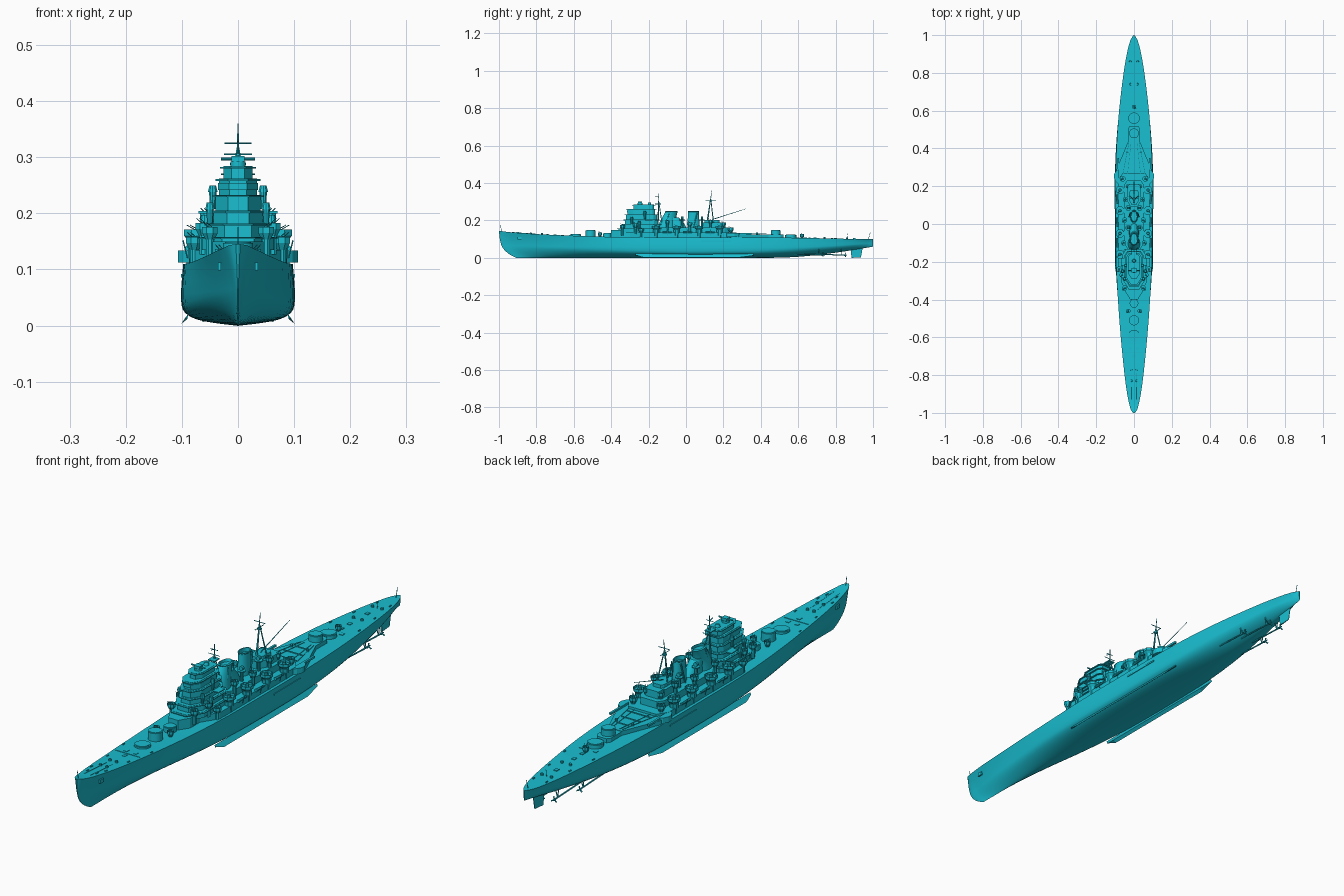
import bpy, bmesh, math
from mathutils import Vector

def loft(name, rings, mirror=False, smooth=False, caps=True):
    """Bridge rings of points into a closed skin; optionally mirror across x."""
    bm = bmesh.new()
    vs = [[bm.verts.new(p) for p in r] for r in rings]
    n = len(rings[0])
    for a, b in zip(vs, vs[1:]):
        for i in range(n):
            bm.faces.new((a[i], a[(i + 1) % n], b[(i + 1) % n], b[i]))
    if caps:
        bm.faces.new(vs[0][::-1])
        bm.faces.new(vs[-1])
    bmesh.ops.recalc_face_normals(bm, faces=bm.faces)
    me = bpy.data.meshes.new(name)
    bm.to_mesh(me)
    bm.free()
    me.materials.append(paint)
    ob = bpy.data.objects.new(name, me)
    bpy.context.collection.objects.link(ob)
    if smooth:
        bpy.ops.object.select_all(action='DESELECT')
        bpy.context.view_layer.objects.active = ob
        ob.select_set(True)
        bpy.ops.object.shade_smooth_by_angle(angle=math.radians(35))
    if mirror:
        ob.modifiers.new("mirror", 'MIRROR')
    return ob

def prism(name, pts, z0, z1, mirror=False):
    return loft(name, [[(x, y, z) for x, y in pts] for z in (z0, z1)], mirror)

def box(name, x, y, z0, z1, w, l, mirror=False):
    return prism(name, [(x - w, y - l), (x + w, y - l), (x + w, y + l), (x - w, y + l)], z0, z1, mirror)

def ellipse(x, y, z, rx, ry, n):
    return [(x + rx * math.cos(2 * math.pi * (i + .5) / n), y + ry * math.sin(2 * math.pi * (i + .5) / n), z)
            for i in range(n)]

def drum(name, x, y, z0, z1, r, r1=None, n=16, mirror=False):
    r1 = r if r1 is None else r1
    return loft(name, [ellipse(x, y, z0, r, r, n), ellipse(x, y, z1, r1, r1, n)], mirror, n > 12)

def rod(name, p, q, r, r1=None, n=6, mirror=False):
    p, q = Vector(p), Vector(q)
    rot = (q - p).to_track_quat('Z', 'Y')
    ring = lambda c, k: [c + rot @ Vector(v) for v in ellipse(0, 0, 0, k, k, n)]
    return loft(name, [ring(p, r), ring(q, r if r1 is None else r1)], mirror)

def tier(name, y0, y1, hw, z0, z1, front=.45, back=.7):
    """Deckhouse outline with chamfered front and back corners."""
    c = hw * .9
    half = [(hw * front, y0), (hw, y0 + c), (hw, y1 - c * .5), (hw * back, y1)]
    return prism(name, half + [(-x, y) for x, y in reversed(half)], z0, z1)

def tub(name, x, y, z, r, mirror=True, n=8):
    """Open gun tub: flared bowl with a recessed floor and twin barrels."""
    loft(name, [ellipse(x, y, z - .012, r * .55, r * .55, n), ellipse(x, y, z, r, r, n),
                ellipse(x, y, z + .011, r, r, n), ellipse(x, y, z + .011, r * .9, r * .9, n),
                ellipse(x, y, z + .002, r * .9, r * .9, n)], mirror)
    drum(name + "_mount", x, y, z, z + .012, r * .35, r * .25, 8, mirror)
    for d in (-.003, .003):
        rod(name + "_barrel", (x + d, y, z + .011), (x + d + r * .6, y - r * .7, z + .019), .0008, n=5, mirror=mirror)

paint = bpy.data.materials.new("cyan_paint")
paint.diffuse_color = (0.01, 0.52, 0.64, 1)

# Hull stations: y, deck half-width, waterline half-width, fullness, keel z, deck z
stations = [(-1, .004, .001, 1.3, 0, .145), (-.985, .016, .005, 1.3, 0, .143), (-.95, .026, .010, 1.3, 0, .138),
            (-.9, .036, .019, 1.4, 0, .134), (-.8, .050, .035, 1.6, 0, .127), (-.6, .070, .062, 2, 0, .118),
            (-.4, .085, .085, 2.7, 0, .112), (-.2, .095, .098, 3.6, 0, .11), (0, .097, .101, 4, 0, .11),
            (.25, .097, .101, 3.6, 0, .11), (.42, .092, .094, 2.8, 0, .109), (.6, .079, .078, 2.1, .007, .107),
            (.8, .055, .050, 1.7, .029, .103), (.9, .038, .031, 1.5, .044, .101), (.97, .020, .012, 1.4, .055, .1),
            (1, .003, .002, 1.3, .06, .1)]

def section(y, wd, ww, n, zb, zd):
    pts = []
    for i in range(10):
        a = math.pi / 2 * i / 9
        x = ww * math.sin(a) ** (2 / n)
        t = 1 - max(math.cos(a), 0) ** (2 / n)
        pts.append((x, t * .5 + .09 * (1 - t) * x / .1))
    pts += [(ww + (wd - ww) * k ** 1.4, .5 + .5 * k) for k in (.35, .7, 1)]
    full = pts + [(-x, t) for x, t in reversed(pts[1:])]
    rake = lambda t: (.08 * (1 - t) ** 4 + .012 * (1 - t)) * (1 - y) / 2
    return [(x, y + rake(t), zb + t * (zd - zb)) for x, t in full]

rings = []
for i in range(len(stations) - 1):
    p = [Vector(stations[max(0, min(len(stations) - 1, i + k))]) for k in (-1, 0, 1, 2)]
    h = p[2][0] - p[1][0]
    m0 = (p[2] - p[0]) / (p[2][0] - p[0][0]) * h
    m1 = (p[3] - p[1]) / (p[3][0] - p[1][0]) * h
    for t in (0, .33, .67):
        v = (p[1] * (2 * t**3 - 3 * t**2 + 1) + m0 * (t**3 - 2 * t**2 + t)
             + p[2] * (3 * t**2 - 2 * t**3) + m1 * (t**3 - t**2))
        rings.append(section(*v))
rings.append(section(*stations[-1]))
loft("hull", rings, smooth=True)

# Bilge keels, side belt, rudder, shafts
keel = lambda y, k: [(.088, y, .022), (.101 - .008 * k, y, .003 + .012 * k), (.09, y, .012)]
loft("bilge_keel", [keel(-.27, 1), keel(-.23, 0), keel(.29, 0), keel(.36, 1)], True)
box("side_belt", .099, .16, .086, .092, .003, .08, True)
loft("rudder", [[(-.003, .885, 0), (.003, .885, 0), (.001, .935, .003), (-.001, .935, .003)],
                [(-.004, .88, .05), (.004, .88, .05), (.001, .945, .055), (-.001, .945, .055)]])
for x, y0, y1, z in ((.052, .5, .73, .015), (.026, .6, .85, .014)):
    rod("propeller_shaft", (x, y0, z + .01), (x, y1, z), .003, n=8, mirror=True)
    rod("shaft_strut", (x, y1 - .02, z), (x - .012, y1 - .02, z + .04), .002, mirror=True)
    rod("shaft_strut", (x, y1 - .02, z), (x + .006, y1 - .02, z + .045), .002, mirror=True)
    rod("propeller_hub", (x, y1 - .005, z), (x, y1 + .012, z), .005, .002, 8, True)
    for k in range(3):
        a = math.radians(90 + 120 * k)
        rod("propeller_blade", (x, y1, z), (x + .013 * math.cos(a), y1 + .003, z + .013 * math.sin(a)), .0015, .003, 4, True)

# Main gun barbettes
for y, z, r in ((-.59, .125, .030), (-.51, .147, .027), (-.42, .131, .023), (.48, .147, .026), (.56, .122, .030)):
    drum("barbette", 0, y, .1, z, r, n=24)
    drum("barbette_ring", 0, y, z, z + .002, r * .85, n=24)

# Main deckhouses
tier("main_deckhouse", -.31, .27, .086, .108, .135)
tier("forward_deckhouse", -.40, -.28, .045, .11, .15)
tier("middle_deckhouse", -.15, .23, .052, .135, .162)
tier("aft_deckhouse", .09, .21, .036, .162, .19)
tier("aft_control_house", .1, .18, .024, .19, .203)
prism("aircraft_deck", [(.092, .24), (.092, .29), (.03, .44), (-.03, .44), (-.092, .29), (-.092, .24)], .108, .126)
tier("aft_barbette_house", .40, .52, .03, .105, .124)
prism("side_sponson", [(.08, .21), (.097, .225), (.107, .245), (.107, .26), (.097, .28), (.08, .29)], .112, .134, True)
for y in (.29, .34, .39):
    box("aircraft_rail", 0, y, .126, .129, .055 - (y - .29) * .3, .002)
for x in (.035, .06):
    rod("aircraft_track", (x, .26, .128), (x * .45, .43, .128), .0015, mirror=True)
box("catapult", .083, .3, .125, .133, .004, .05, True)

# Bridge tower: stacked houses with overhanging decks
levels = [(-.36, -.14, .064, .135, .158), (-.34, -.14, .054, .158, .182), (-.325, -.15, .044, .182, .205),
          (-.32, -.155, .04, .205, .233), (-.312, -.165, .034, .233, .262), (-.28, -.17, .026, .262, .284)]
for i, (y0, y1, w, z0, z1) in enumerate(levels):
    tier("bridge_level_%d" % (i + 1), y0, y1, w, z0, z1)
    tier("bridge_deck_%d" % (i + 1), y0 - .008, y1 + .008, w + .006, z1 - .004, z1 - .001)
tier("bridge_windows", -.316, -.2, .036, .242, .254)
drum("director_base", 0, -.245, .284, .292, .014)
box("range_finder", 0, -.245, .292, .302, .012, .011)
rod("range_finder_arm", (-.03, -.245, .297), (.03, -.245, .297), .003, n=8)
drum("rear_director", 0, -.195, .284, .295, .01, .007)
for y, z, x in ((-.29, .207, .05), (-.22, .238, .045), (-.25, .185, .06)):
    drum("side_director", x, y, z - .03, z, .005, .007, 10, True)
    drum("side_director_hood", x, y, z, z + .012, .009, .006, 10, True)
box("bridge_wing", .048, -.2, .2, .204, .022, .02, True)

# Funnels with caps and the swept uptake
def funnel(name, shape):
    loft(name, [ellipse(0, y, z, rx, ry, 20) for y, z, rx, ry in shape], smooth=True)
funnel("forward_funnel", [(-.105, .158, .032, .045), (-.1, .19, .027, .042), (-.078, .245, .021, .033),
                          (-.078, .248, .023, .035), (-.077, .251, .018, .03), (-.08, .24, .017, .029)])
funnel("swept_uptake", [(-.045, .158, .026, .05), (-.05, .185, .024, .04), (-.068, .215, .02, .03)])
funnel("aft_funnel", [(.04, .158, .021, .034), (.04, .245, .018, .029), (.04, .247, .02, .031),
                      (.04, .25, .02, .031), (.04, .25, .016, .027), (.04, .235, .015, .026)])
for y in (-.11, .04):
    rod("steam_pipe", (.026, y, .16), (.02, y + .02, .24), .003, n=8, mirror=True)
for y in (-.02, .085):
    drum("searchlight_tower", .03, y, .16, .2, .006, n=8, mirror=True)
    drum("searchlight_platform", .03, y, .2, .204, .015, n=10, mirror=True)
    rod("searchlight", (.03, y - .006, .212), (.03, y + .006, .212), .008, n=10, mirror=True)

# Heavy anti-aircraft mounts and light gun tubs
for y in (-.16, -.05, .07, .18):
    drum("gun_support", .074, y, .11, .15, .014, .018, 8, True)
    tub("heavy_gun_tub", .074, y, .16, .024)
for x, y, z, r in ((.05, -.34, .165, .015), (.062, -.27, .172, .015), (.055, -.1, .19, .014), (.05, .02, .178, .015),
                   (.045, .13, .192, .014), (.03, .2, .177, .014), (.078, -.24, .147, .016), (.06, .24, .15, .016),
                   (.03, -.46, .125, .012)):
    drum("tub_post", x, y, z - .045, z - .01, r * .5, n=8, mirror=True)
    tub("light_gun_tub", x, y, z, r)

# Torpedo and boat fittings along the sides
for y in (-.1, .01, .13):
    rod("ship_boat", (.088, y - .025, .138), (.088, y + .025, .138), .006, .004, 8, True)
    rod("boat_davit", (.09, y, .12), (.098, y, .152), .0012, mirror=True)

# Foremast: tripod with yards
rod("foremast", (0, -.15, .18), (0, -.145, .345), .004, .0015)
rod("foremast_leg", (.022, -.125, .162), (0, -.146, .305), .003, .002, mirror=True)
for z, w in ((.27, .03), (.305, .025), (.325, .015)):
    rod("foremast_yard", (-w, -.147, z), (w, -.147, z), .0014)
box("foremast_platform", 0, -.15, .286, .29, .014, .016)
rod("signal_arm", (0, -.147, .325), (0, -.165, .33), .0015)

# Mainmast: raked tripod with crosstrees and aircraft derrick
rod("mainmast", (0, .115, .2), (0, .138, .36), .0045, .001)
rod("mainmast_leg", (.028, .15, .162), (0, .132, .32), .003, .002, mirror=True)
rod("mainmast_yard", (-.024, .134, .325), (.024, .134, .325), .0016)
rod("mainmast_yard", (0, .105, .305), (0, .16, .305), .0014)
drum("mainmast_top", 0, .132, .298, .302, .009, n=8)
rod("aircraft_derrick", (0, .14, .205), (0, .32, .262), .002, .001)

# Foredeck and quarterdeck fittings
for x, y, z in ((.014, -.83, .127), (.014, -.77, .124), (.018, .74, .103), (.02, .86, .1)):
    drum("capstan", x, y, z, z + .009, .006, .005, 10, True)
for x, y, z in ((.02, -.9, .132), (.032, -.86, .129), (.045, -.74, .122), (.06, -.62, .117), (.062, .66, .105),
                (.045, .78, .102), (.028, .9, .1)):
    box("bollard", x, y, z - .002, z + .005, .002, .006, True)
for x, y, z in ((0, -.7, .12), (0, .64, .105), (0, .69, .104), (0, .8, .102), (.02, -.66, .118), (.03, .6, .105)):
    box("deck_hatch", x, y, z - .003, z + .004, .007, .008, x > 0)
rod("anchor_chain", (.013, -.93, .136), (.014, -.79, .126), .0018, mirror=True)
box("anchor", .033, -.89, .098, .112, .003, .01, True)
drum("ventilator", .035, .38, .11, .135, .005, n=8, mirror=True)
tub("stern_gun_tub", 0, .62, .116, .012, False)
box("breakwater", .026, -.68, .115, .123, .026, .002, True)
rod("bow_staff", (0, -.985, .14), (0, -.993, .175), .0012)
rod("stern_staff", (0, .975, .098), (0, .985, .135), .0012)
rod("quarterdeck_staff", (0, .86, .098), (0, .865, .13), .001)
